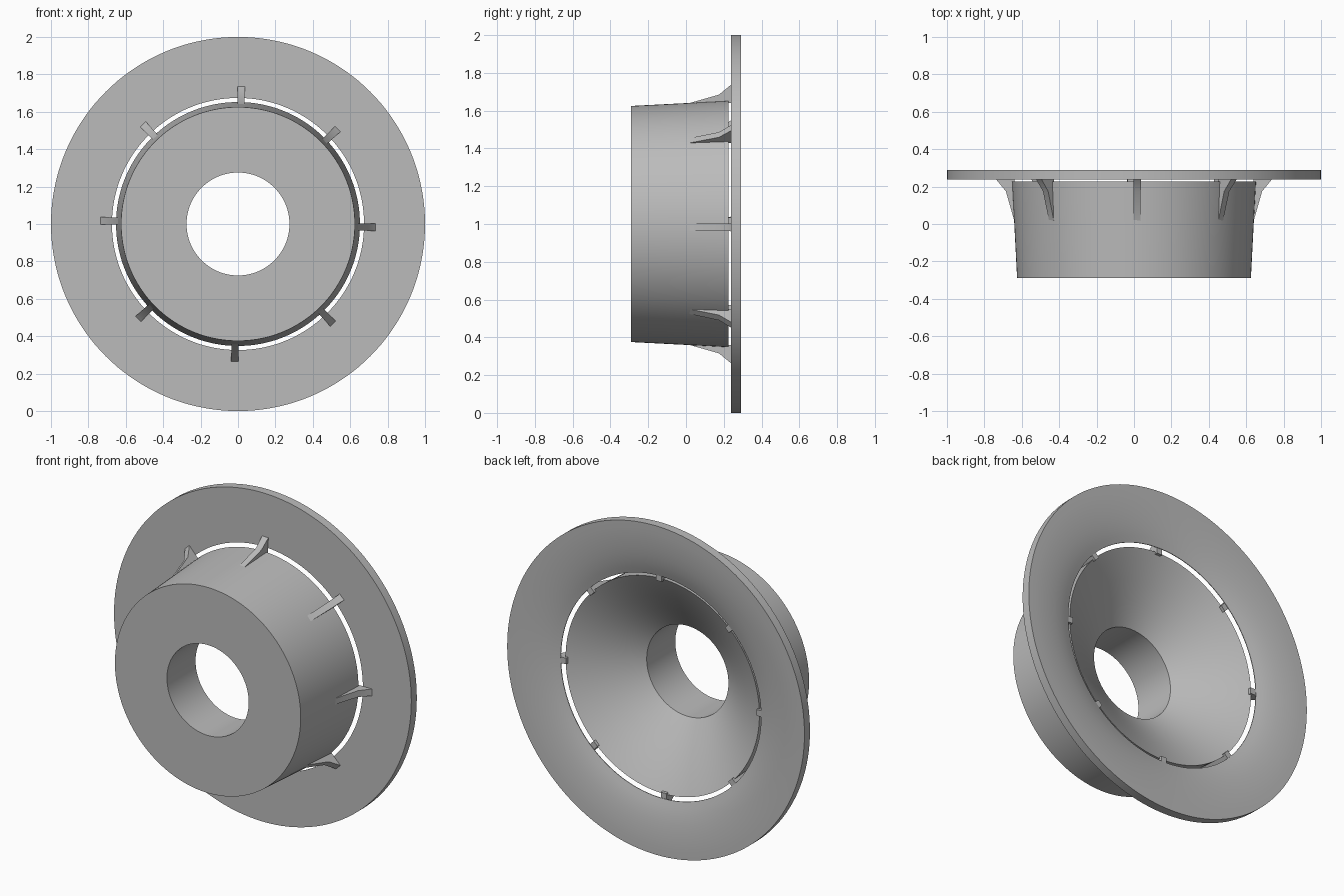
import bpy
import math

cube = bpy.data.objects.get("Cube")
if cube:
    bpy.data.objects.remove(cube, do_unlink=True)

SEGMENTS = 144
RIBS = 8

# Single plain grey finish
grey = bpy.data.materials.new("plain grey")
grey.use_nodes = True
colour = (0.5, 0.5, 0.5, 1)
grey.diffuse_color = colour
grey.node_tree.nodes["Principled BSDF"].inputs["Base Color"].default_value = colour


def place(radius, y, angle, side=0.0):
    """Point at a radius around the horizontal y axis, shifted clockwise by side."""
    c, s = math.cos(angle), math.sin(angle)
    return (radius * c + side * s, y, 1 + radius * s - side * c)


def make_object(name, verts, faces):
    mesh = bpy.data.meshes.new(name)
    mesh.from_pydata(verts, [], faces)
    mesh.materials.append(grey)
    obj = bpy.data.objects.new(name, mesh)
    bpy.context.collection.objects.link(obj)
    bpy.ops.object.select_all(action="DESELECT")
    obj.select_set(True)
    bpy.context.view_layer.objects.active = obj
    bpy.ops.object.mode_set(mode="EDIT")
    bpy.ops.mesh.select_all(action="SELECT")
    bpy.ops.mesh.normals_make_consistent(inside=False)
    bpy.ops.object.mode_set(mode="OBJECT")
    bpy.ops.object.shade_smooth_by_angle(angle=math.radians(25))
    return obj


def lathe(name, profile):
    """Spin a closed (radius, y) profile into a ring."""
    n = len(profile)
    verts = [place(r, y, math.tau * i / SEGMENTS)
             for i in range(SEGMENTS) for r, y in profile]
    faces = []
    for i in range(SEGMENTS):
        a, b = i * n, (i + 1) % SEGMENTS * n
        for j in range(n):
            k = (j + 1) % n
            faces.append((a + j, a + k, b + k, b + j))
    return make_object(name, verts, faces)


# Hub: tapered drum with a straight bore opening into a funnel
lathe("funnel_hub", [
    (0.275, -0.29), (0.625, -0.29), (0.64, 0.0), (0.652, 0.226),
    (0.6, 0.198), (0.5, 0.137), (0.4, 0.071), (0.275, -0.015),
])

# Flange: flat front, flared back that thins toward the slot
lathe("flared_flange", [
    (0.674, 0.237), (1.0, 0.237), (1.0, 0.29), (0.95, 0.289), (0.9, 0.286),
    (0.85, 0.281), (0.8, 0.274), (0.75, 0.264), (0.71, 0.253), (0.674, 0.241),
])

# Ribs: bent gussets bridging the slot, set to one side of each radius
rib_profile = [(0.635, 0.0), (0.685, 0.175), (0.737, 0.238), (0.64, 0.238)]
for i in range(RIBS):
    angle = math.tau * i / RIBS
    n = len(rib_profile)
    verts = [place(r, y, angle, side * (0.055 * r))
             for side in (-0.08, 0.95) for r, y in rib_profile]
    faces = [tuple(range(n)), tuple(range(n, 2 * n))]
    faces += [(j, (j + 1) % n, (j + 1) % n + n, j + n) for j in range(n)]
    make_object(f"rib_{i + 1}", verts, faces)
